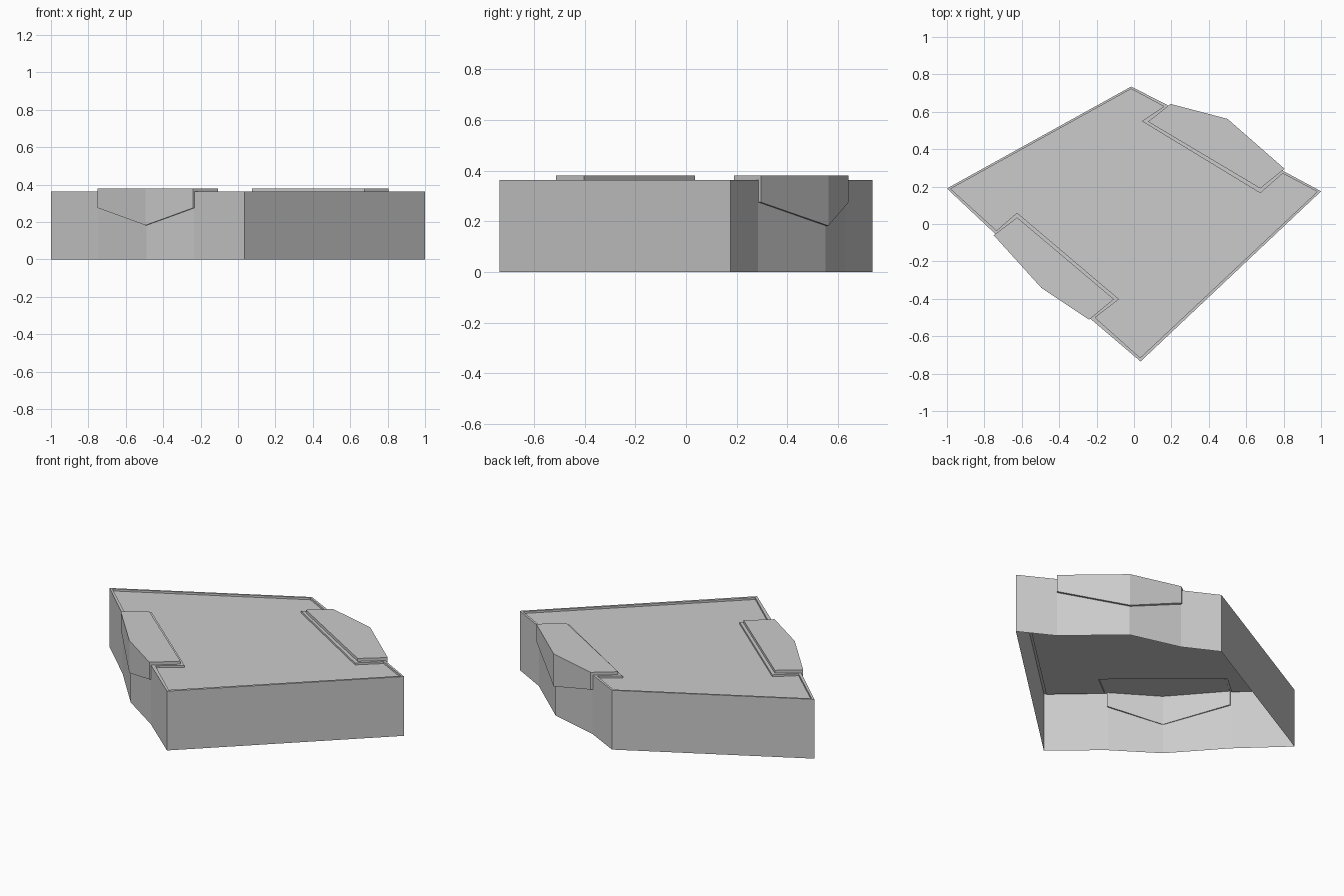
import bpy, bmesh
from mathutils import Vector

if "Cube" in bpy.data.objects:
    bpy.data.objects.remove(bpy.data.objects["Cube"])

RIM_Z, PANEL_Z, PAD_Z = 0.362, 0.350, 0.38


def make_object(name, bm):
    bmesh.ops.recalc_face_normals(bm, faces=bm.faces[:])
    # keep the highest upward-facing surface pointing outward
    top = max((f for f in bm.faces if abs(f.normal.z) > 0.9),
              key=lambda f: f.calc_center_median().z)
    if top.normal.z < 0:
        bmesh.ops.reverse_faces(bm, faces=bm.faces[:])
    mesh = bpy.data.meshes.new(name)
    bm.to_mesh(mesh)
    bm.free()
    obj = bpy.data.objects.new(name, mesh)
    bpy.context.collection.objects.link(obj)
    return obj


def loop(bm, pts, z):
    return [bm.verts.new((x, y, z)) for x, y in pts]


def bridge(bm, a, b):
    for i in range(len(a)):
        j = (i + 1) % len(a)
        bm.faces.new((a[i], a[j], b[j], b[i]))


def loop_edges(bm, vs):
    return [bm.edges.get((vs[i - 1], vs[i])) for i in range(len(vs))]


# Body: open-bottomed shell with a thin rim around a sunken, notched panel
outline = [(-1, .19), (-.745, -.05), (-.49, -.335), (-.235, -.505), (.035, -.735),
           (1, .175), (.795, .285), (.495, .55), (.19, .63), (-.015, .735)]
panel = [(-.98, .188), (-.735, -.035), (-.625, .06), (-.08, -.402), (-.208, -.5),
         (.033, -.715), (.98, .173), (.795, .27), (.675, .165), (.042, .55),
         (.16, .628), (-.015, .722)]
bm = bmesh.new()
base, rim = loop(bm, outline, 0), loop(bm, outline, RIM_Z)
lip, floor = loop(bm, panel, RIM_Z), loop(bm, panel, PANEL_Z)
bridge(bm, base, rim)
bridge(bm, lip, floor)
bm.faces.new(floor)
bmesh.ops.triangle_fill(bm, use_beauty=True, normal=Vector((0, 0, 1)),
                        edges=loop_edges(bm, rim) + loop_edges(bm, lip))
make_object("body_shell", bm)


# Side pads: flat cap on the rim with a pointed skirt hanging down the wall
def side_pad(name, outer, inner):
    drops = (0.275, 0.182, 0.275)
    o = [Vector(p) for p in outer]
    n = [Vector(p) for p in inner]          # n[0] is beside o[0], n[1] beside o[2]
    wall = [o[0].lerp(n[0], 0.12), o[1].lerp((n[0] + n[1]) / 2, 0.06), o[2].lerp(n[1], 0.12)]
    bm = bmesh.new()
    ot = loop(bm, o, PAD_Z)
    nt, nb = loop(bm, n, PAD_Z), loop(bm, n, RIM_Z - 0.001)
    wt = loop(bm, wall, RIM_Z - 0.001)
    ob = [bm.verts.new((p.x, p.y, z)) for p, z in zip(o, drops)]
    wb = [bm.verts.new((p.x, p.y, z)) for p, z in zip(wall, drops)]
    bm.faces.new((*ot, nt[1], nt[0]))
    bm.faces.new((*wt, nb[1], nb[0]))
    bm.faces.new((nt[0], nt[1], nb[1], nb[0]))
    for i in range(2):
        for a, b in ((ot, ob), (ob, wb), (wb, wt)):
            bm.faces.new((a[i], a[i + 1], b[i + 1], b[i]))
    for k, i in ((0, 0), (2, 1)):
        bm.faces.new((ot[k], nt[i], nb[i], wt[k], wb[k], ob[k]))
    make_object(name, bm)


side_pad("left_pad", [(-.75, -.06), (-.495, -.342), (-.24, -.512)],
         [(-.625, .035), (-.107, -.402)])
side_pad("right_pad", [(.805, .295), (.5, .562), (.195, .642)],
         [(.675, .19), (.075, .547)])
